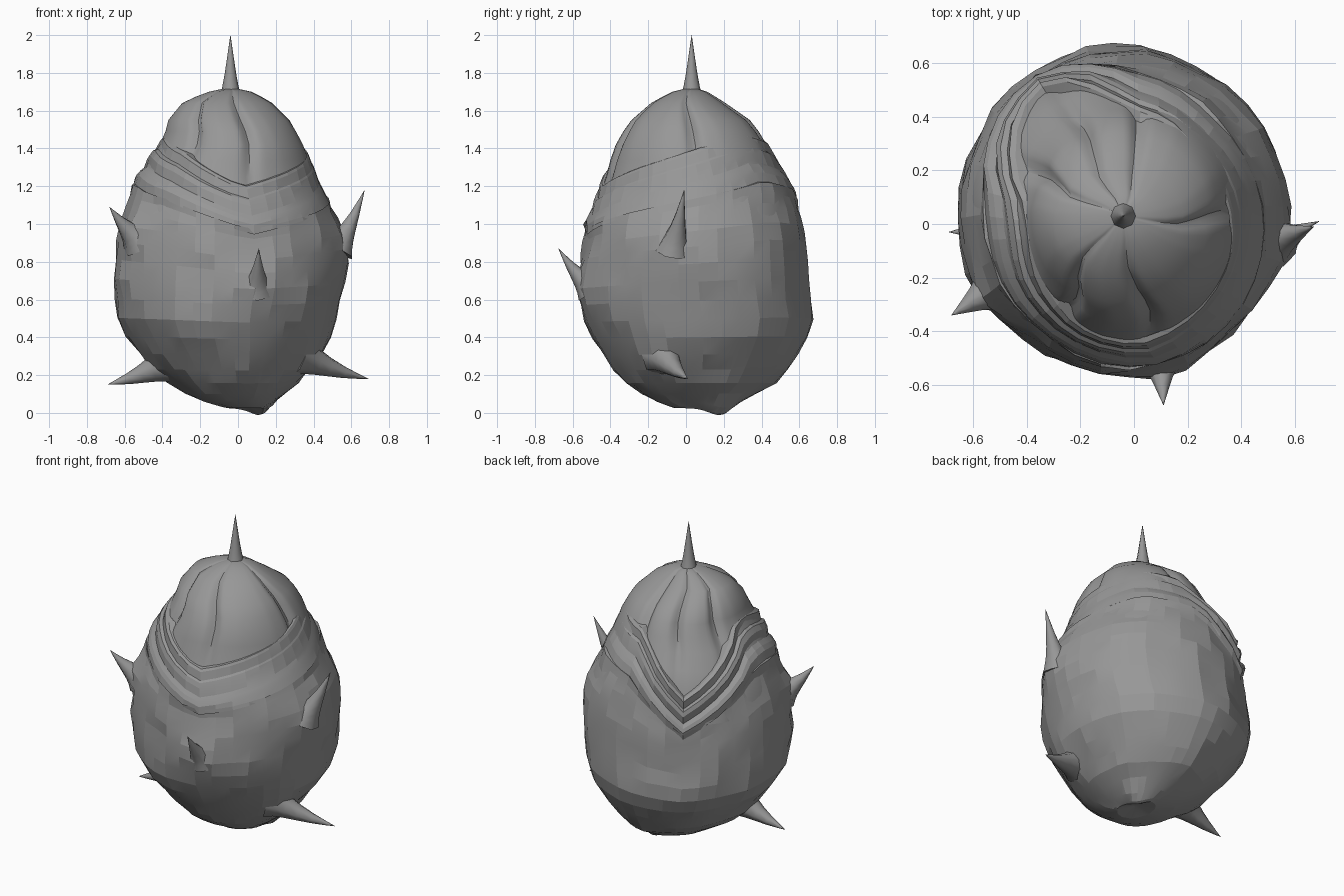
import bpy, bmesh, math, random
from mathutils import Vector, noise

random.seed(4)
if "Cube" in bpy.data.objects:
    bpy.data.objects.remove(bpy.data.objects["Cube"])

gray = bpy.data.materials.new("stone gray")
gray.use_nodes = True
COLOR = (0.31, 0.31, 0.31, 1)
gray.diffuse_color = COLOR
gray.node_tree.nodes["Principled BSDF"].inputs["Base Color"].default_value = COLOR
gray.node_tree.nodes["Principled BSDF"].inputs["Roughness"].default_value = 0.7

# Outline at each height: z, min x, max x, min y, max y
OUTLINE = [
    (0.025, -.06, .14, -.06, .2), (.07, -.22, .22, -.21, .32),
    (.2, -.41, .36, -.36, .5), (.38, -.57, .48, -.48, .63),
    (.5, -.64, .52, -.54, .67), (.65, -.65, .56, -.56, .65), (.8, -.65, .58, -.55, .64),
    (1, -.63, .55, -.53, .62), (1.2, -.56, .44, -.45, .56),
    (1.35, -.46, .38, -.4, .46), (1.45, -.38, .33, -.35, .41),
    (1.55, -.355, .27, -.28, .33), (1.65, -.28, .17, -.17, .19),
    (1.7, -.15, .07, -.07, .11), (1.72, -.06, -.02, .01, .05)]

# Spikes: base point, tip, base radius, sag
SPIKES = {
    "top_spike": ((-.04, .03, 1.68), (-.04, .03, 2.0), .05, 0),
    "left_upper_spike": ((.54, -.06, .9), (.67, -.01, 1.18), .07, .06),
    "left_lower_spike": ((.37, -.11, .29), (.69, .01, .18), .08, .03),
    "right_upper_spike": ((-.54, -.25, .93), (-.68, -.34, 1.09), .075, .05),
    "right_lower_spike": ((-.41, -.02, .25), (-.69, -.03, .15), .08, .03),
    "front_spike": ((.1, -.52, .68), (.11, -.675, .87), .065, .06)}

# Extra lumps of the hide: centre, width, height
LUMPS = [((0, .5, .18), .12, .03), ((-.6, -.15, .75), .12, .025),
         ((-.15, -.5, .9), .1, .02), ((-.2, -.5, .45), .1, .02), ((.2, -.5, .6), .1, .02)]
LUMPS += [(base, .11, .035) for name, (base, *rest) in SPIKES.items() if name != "top_spike"]


def lerp(a, b, t):
    return a + (b - a) * t


def surface(angle, z, grow=0.0):
    """Point on the egg outline at an angle and height, pushed out by grow."""
    z = min(max(z, OUTLINE[0][0]), OUTLINE[-1][0])
    for low, high in zip(OUTLINE, OUTLINE[1:]):
        if z <= high[0]:
            t = (z - low[0]) / (high[0] - low[0])
            x0, x1, y0, y1 = (lerp(a, b, t) for a, b in zip(low[1:], high[1:]))
            break
    c, s = math.cos(angle), math.sin(angle)
    return Vector(((x0 + x1) / 2 + ((x1 - x0) / 2 + grow) * c,
                   (y0 + y1) / 2 + ((y1 - y0) / 2 + grow) * s, z))


def rim_height(angle):
    """The two leaves meet in a low notch at the front and at the back right."""
    stops = [(-80, 1.18), (-35, 1.29), (45, 1.47), (85, 1.42), (122, 1.1),
             (175, 1.45), (195, 1.45), (235, 1.36), (280, 1.18)]
    deg = (math.degrees(angle) + 80) % 360 - 80
    for (a, za), (b, zb) in zip(stops, stops[1:]):
        if deg <= b:
            return lerp(za, zb, (deg - a) / (b - a))


def add_object(name, bm, sharp):
    bmesh.ops.recalc_face_normals(bm, faces=bm.faces)
    mesh = bpy.data.meshes.new(name)
    bm.to_mesh(mesh)
    bm.free()
    mesh.materials.append(gray)
    obj = bpy.data.objects.new(name, mesh)
    bpy.context.collection.objects.link(obj)
    bpy.ops.object.select_all(action="DESELECT")
    obj.select_set(True)
    bpy.context.view_layer.objects.active = obj
    bpy.ops.object.shade_smooth_by_angle(angle=math.radians(sharp))


def skin(name, rings, sharp, cap_end=True):
    """Bridge closed rings of points with quads."""
    bm = bmesh.new()
    loops = [[bm.verts.new(p) for p in ring] for ring in rings]
    n = len(loops[0])
    for a, b in zip(loops, loops[1:]):
        for i in range(n):
            j = (i + 1) % n
            bm.faces.new((a[i], a[j], b[j], b[i]))
    bm.faces.new(loops[0])
    if cap_end:
        bm.faces.new(loops[-1])
    add_object(name, bm, sharp)


def swell(p):
    """Uneven hide with mounds around the spike roots."""
    bump = 0.02 * noise.noise(p * 6) + random.uniform(-.004, .004)
    for centre, width, height in LUMPS:
        bump += height * math.exp(-((p - Vector(centre)).length / width) ** 2)
    return bump


# Body: lumpy bands that tilt gradually into the folded leaf collar
SIDES = 36
angles = [math.tau * i / SIDES - math.radians(78) for i in range(SIDES)]
ROWS = 17
rings = []
for r in range(ROWS):
    t = r / ROWS
    band = random.uniform(-.006, .006)
    ring = []
    for a in angles:
        top = rim_height(a) - .24
        flat = 0.025 + 1.2 * (1 - math.cos(math.pi * t * .92)) / 2
        z = lerp(flat, flat * top / 1.17, t * t)
        ring.append(surface(a, z, swell(surface(a, z)) + band))
    rings.append(ring)
# Underside, with a low knob towards the back left
tail = Vector((.05, .08, .045))
under = [[tail.lerp(p, size) for p in rings[0]] for size in (.1, .55)]
rings = under + rings
for ring in rings[:5]:
    for p in ring:
        p.z -= .04 * math.exp(-((p - Vector((.13, .19, .03))).length / .09) ** 2)
# Collar: stepped folds parallel to the leaf rims, strongest at the back right
for drop, grow in ((.24, .0), (.19, .018), (.165, .012), (.14, -.006), (.09, .02),
                   (.06, .022), (.05, 0), (0, .026), (-.015, .01), (-.02, -.05)):
    ring = []
    for a in angles:
        strength = .55 + .45 * math.cos(a - math.radians(165))
        ring.append(surface(a, rim_height(a) - drop, grow * strength))
    rings.append(ring)
skin("body", rings, 9, cap_end=False)

# Crown: smooth bulb divided into lobes by swirling creases
CREASES = [math.radians(d) for d in (155, 117, 83, 2, -75, -122)]
rings = []
for z in (.95, 1.05, 1.15, 1.25, 1.34, 1.42, 1.49, 1.55, 1.6, 1.64, 1.675, 1.7, 1.715):
    ring = []
    fade = min(1, (1.76 - z) / .2) * min(1, max(.4, (z - 1.1) / .35))
    swirl = .6 * max(0, z - 1.45)
    for i in range(120):
        a = math.tau * i / 120
        gap = min(abs((a - c + math.pi) % math.tau - math.pi) for c in CREASES)
        dip = .034 * math.exp(-(gap / .08) ** 2)
        puff = .014 * min(1, gap / .4)
        inset = .014 * min(1, max(0, (1.45 - z) / .15))
        ring.append(surface(a - swirl, z, fade * (puff - dip) - inset))
    rings.append(ring)
skin("crown", rings, 30)

# Spikes: tapered thorns with flared roots and a slight bend
for name, (base, tip, radius, sag) in SPIKES.items():
    base, tip = Vector(base), Vector(tip)
    axis = tip - base
    turn = axis.to_track_quat("Z", "Y")
    rings = []
    for t, w in ((-.15, 1.4), (0, 1.1), (.15, .86), (.35, .62), (.6, .38), (.85, .15), (1, .01)):
        centre = base + axis * t
        centre.z -= sag * axis.length * math.sin(math.pi * max(t, 0))
        rings.append([centre + turn @ Vector((radius * w * math.cos(k * math.tau / 8),
                                              radius * w * math.sin(k * math.tau / 8), 0))
                      for k in range(8)])
    skin(name, rings, 50)
